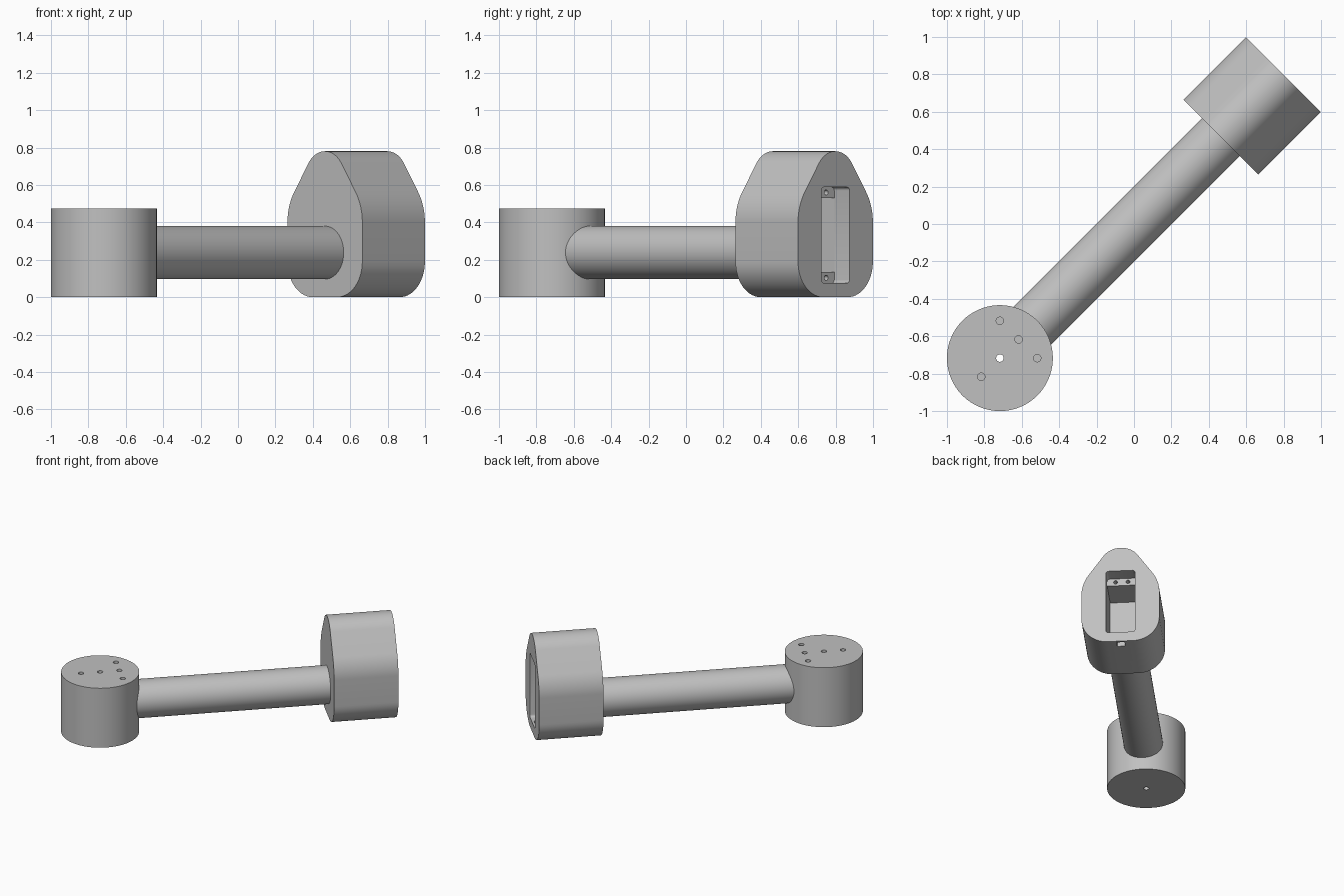
import bpy, bmesh, math
from mathutils import Matrix, Vector

cube = bpy.data.objects.get("Cube")
if cube:
    bpy.data.objects.remove(cube)

grey = bpy.data.materials.new("plain grey")
grey.use_nodes = True
colour = (0.53, 0.53, 0.53, 1)
grey.diffuse_color = colour
grey.node_tree.nodes["Principled BSDF"].inputs["Base Color"].default_value = colour

# Parts are laid out along local x, then turned onto the diagonal
TURN = Matrix.Rotation(math.radians(45), 4, 'Z')
BASE_X, NEAR_X, FAR_X = -1.014, 0.657, 1.130


def make(name, bm):
    bmesh.ops.recalc_face_normals(bm, faces=bm.faces)
    bm.transform(TURN)
    mesh = bpy.data.meshes.new(name)
    bm.to_mesh(mesh)
    bm.free()
    mesh.materials.append(grey)
    ob = bpy.data.objects.new(name, mesh)
    bpy.context.collection.objects.link(ob)
    return ob


def cylinder(name, start, end, radius, sides=96):
    a, b = Vector(start), Vector(end)
    spin = (b - a).to_track_quat('Z', 'Y').to_matrix().to_4x4()
    bm = bmesh.new()
    bmesh.ops.create_cone(bm, cap_ends=True, segments=sides, radius1=radius, radius2=radius,
                          depth=(b - a).length, matrix=Matrix.Translation((a + b) / 2) @ spin)
    return make(name, bm)


def box(name, low, high, bevel=0):
    a, b = Vector(low), Vector(high)
    bm = bmesh.new()
    bmesh.ops.create_cube(bm, size=1, matrix=Matrix.Translation((a + b) / 2) @ Matrix.Diagonal((*(b - a), 1)))
    if bevel:
        along = [e for e in bm.edges if abs(e.verts[0].co.x - e.verts[1].co.x) > 0.01]
        bmesh.ops.bevel(bm, geom=along, offset=bevel, segments=4, profile=0.5, affect='EDGES')
    return make(name, bm)


def select_only(ob):
    bpy.ops.object.select_all(action='DESELECT')
    ob.select_set(True)
    bpy.context.view_layer.objects.active = ob


def cut(ob, cutters):
    select_only(ob)
    for c in cutters:
        mod = ob.modifiers.new("cut", 'BOOLEAN')
        mod.operation, mod.solver, mod.object = 'DIFFERENCE', 'EXACT', c
        bpy.ops.object.modifier_apply(modifier=mod.name)
        bpy.data.objects.remove(c)


def arc(y, z, radius, first, last, steps=14):
    angles = [math.radians(first + (last - first) * i / steps) for i in range(steps + 1)]
    return [(y + radius * math.cos(a), z + radius * math.sin(a)) for a in angles]


# Round base with a through hole and four blind screw holes
base = cylinder("base", (BASE_X, 0, 0), (BASE_X, 0, 0.475), 0.283, 128)
holes = [cylinder("hole", (BASE_X, 0, -0.1), (BASE_X, 0, 0.6), 0.02, 24)]
R = 0.141
for dx, dy in [(R, R), (R, 0), (R, -R), (-R, 0)]:
    holes.append(cylinder("hole", (BASE_X + dx, dy, 0.3), (BASE_X + dx, dy, 0.6), 0.02, 24))
cut(base, holes)

# Connecting arm
arm = cylinder("arm", (-0.80, 0, 0.238), (0.69, 0, 0.238), 0.142)

# Head: rounded outline, half drawn and mirrored, extruded along the arm
half = arc(0.093, 0.19, 0.19, -90, 0) + arc(0, 0.40, 0.283, 0, 35) + arc(0, 0.627, 0.153, 35, 90)
outline = half + [(-y, z) for y, z in reversed(half[:-1])]
bm = bmesh.new()
face = bm.faces.new([bm.verts.new((NEAR_X, y, z)) for y, z in outline])
side = bmesh.ops.extrude_face_region(bm, geom=[face], use_keep_orig=True)
verts = [v for v in side["geom"] if isinstance(v, bmesh.types.BMVert)]
bmesh.ops.translate(bm, verts=verts, vec=(FAR_X - NEAR_X, 0, 0))
head = make("head", bm)

# Recess, deep pocket leaving two tabs, cable slot and tab screw holes
W = 0.106
ledge = FAR_X - 0.115
cutters = [box("recess", (ledge, -W, 0.075), (FAR_X + 0.1, W, 0.588), 0.018),
           box("pocket", (FAR_X - 0.36, -W, 0.135), (ledge + 0.05, W, 0.53)),
           box("slot", (FAR_X - 0.075, -0.029, -0.1), (FAR_X - 0.017, 0.029, 0.12))]
for y in (-0.045, 0.045):
    for z in (0.103, 0.56):
        cutters.append(cylinder("hole", (ledge - 0.1, y, z), (ledge + 0.05, y, z), 0.014, 20))
cut(head, cutters)

# Smooth curved walls, keep rims sharp
for ob in (base, arm, head):
    select_only(ob)
    bpy.ops.object.shade_smooth_by_angle(angle=math.radians(30))
